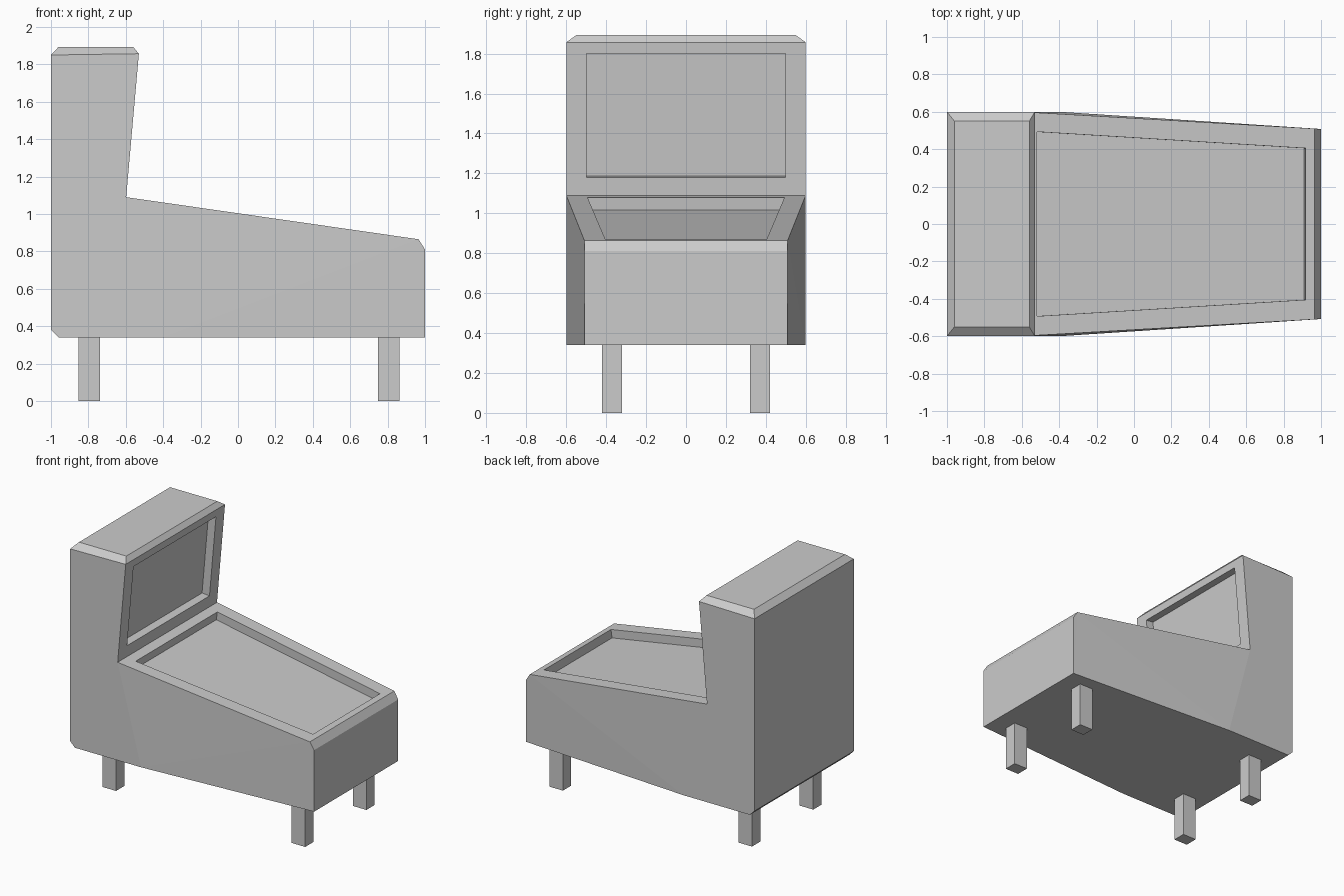
import bpy, bmesh
from mathutils import Vector

if "Cube" in bpy.data.objects:
    bpy.data.objects.remove(bpy.data.objects["Cube"])


def finish(name, bm):
    bmesh.ops.recalc_face_normals(bm, faces=bm.faces)
    mesh = bpy.data.meshes.new(name)
    bm.to_mesh(mesh)
    bm.free()
    obj = bpy.data.objects.new(name, mesh)
    bpy.context.collection.objects.link(obj)
    return obj


def recess_panel(bm, a, b, start, end, y_start, y_end, depth):
    """Panel from edge pair a to edge pair b, with a sunken tapered recess."""
    outer = [a[0], b[0], b[1], a[1]]
    p, q = (a[0].co + a[1].co) / 2, (b[0].co + b[1].co) / 2
    along = (q - p).normalized()
    inward = Vector((0, 1, 0)).cross(along) * -depth
    rim_co = [p.lerp(q, t) + Vector((0, y, 0)) for t, y in
              ((start, -y_start), (end, -y_end), (end, y_end), (start, y_start))]
    rim = [bm.verts.new(c) for c in rim_co]
    floor = [bm.verts.new(c + inward) for c in rim_co]
    for i in range(4):
        j = (i + 1) % 4
        bm.faces.new((outer[i], outer[j], rim[j], rim[i]))
        bm.faces.new((rim[i], rim[j], floor[j], floor[i]))
    bm.faces.new(floor)


# Upholstered body: side outline as (x, half width, z), mirrored across y
outline = [(-0.96, 0.6, 0.34), (-1, 0.6, 0.38), (-1, 0.6, 1.85),
           (-0.53, 0.6, 1.857), (-0.598, 0.6, 1.09), (0.965, 0.51, 0.865),
           (1, 0.508, 0.81), (1, 0.508, 0.34), (-0.4, 0.6, 0.34),
           (-0.96, 0.55, 1.893), (-0.56, 0.55, 1.893)]
bm = bmesh.new()
sides = [[bm.verts.new((x, s * y, z)) for x, y, z in outline] for s in (-1, 1)]
near, far = sides
for v in sides:
    for ids in ((0, 1, 2, 3, 4, 8), (4, 5, 8), (5, 7, 8), (5, 6, 7), (2, 3, 10, 9)):
        bm.faces.new([v[i] for i in ids])
# Strips joining both sides: base chamfer, rear, top cap, front, underside
for i, j in ((0, 1), (1, 2), (2, 9), (9, 10), (10, 3), (5, 6), (6, 7), (7, 8), (8, 0)):
    bm.faces.new((near[i], near[j], far[j], far[i]))
# Seat and backrest panels with sunken cushions
pair = lambda i: (near[i], far[i])
recess_panel(bm, pair(5), pair(4), 0.03, 0.95, 0.405, 0.493, 0.063)
recess_panel(bm, pair(4), pair(3), 0.118, 0.926, 0.498, 0.498, 0.063)
finish("chair_body", bm)

# Four square legs
for end, x in (("rear", -0.795), ("front", 0.805)):
    for side, y in (("right", -0.37), ("left", 0.37)):
        bm = bmesh.new()
        bmesh.ops.create_cube(bm, size=1)
        bmesh.ops.scale(bm, vec=(0.115, 0.1, 0.34), verts=bm.verts)
        bmesh.ops.translate(bm, vec=(x, y, 0.17), verts=bm.verts)
        finish(f"{end}_{side}_leg", bm)
